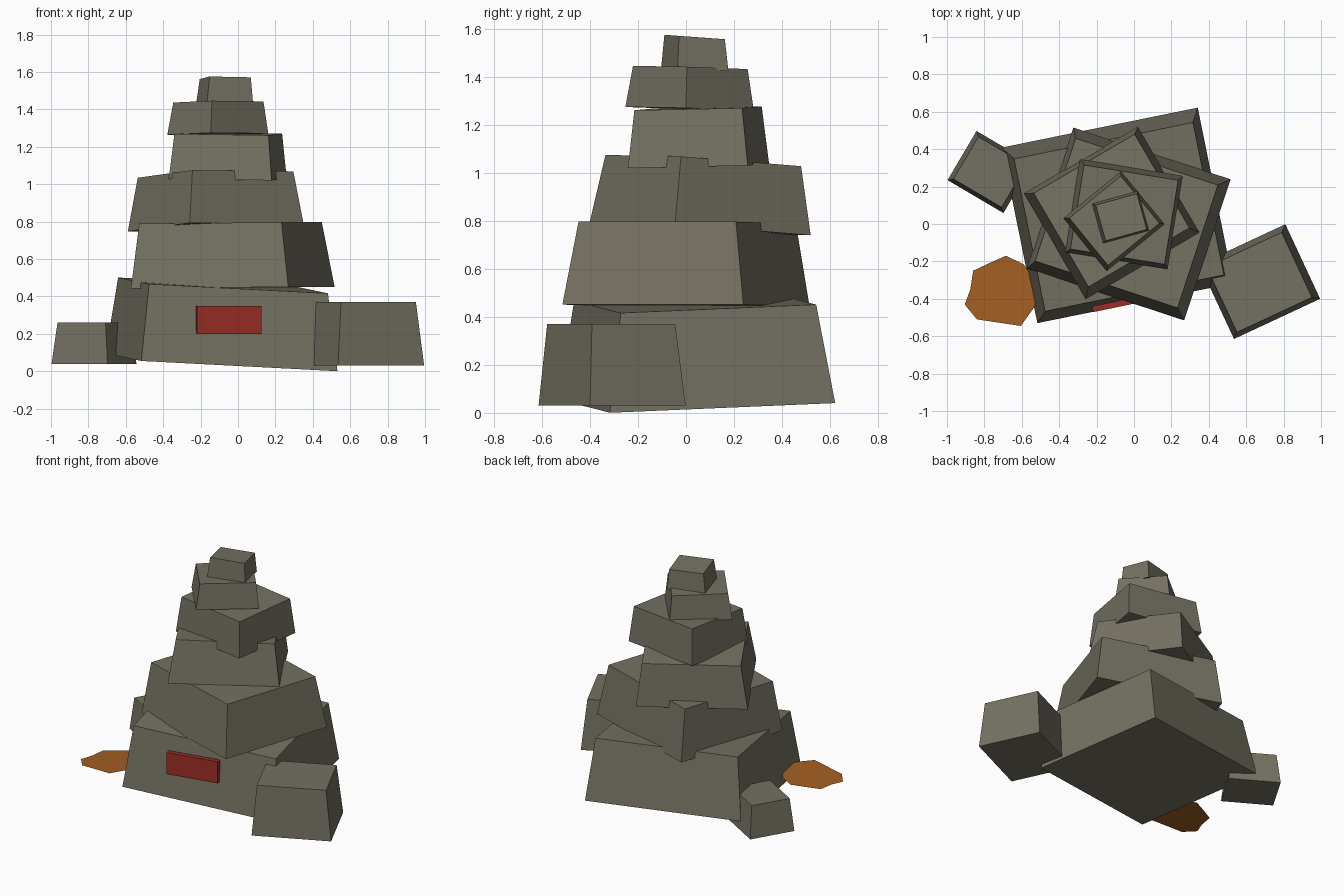
import bpy, bmesh, math
from mathutils import Matrix, Vector

cube = bpy.data.objects.get("Cube")
if cube:
    bpy.data.objects.remove(cube)


def material(name, rgb):
    m = bpy.data.materials.new(name)
    m.use_nodes = True
    m.diffuse_color = (*rgb, 1)
    m.node_tree.nodes["Principled BSDF"].inputs["Base Color"].default_value = (*rgb, 1)
    return m


STONE = material("grey brown stone", (.175, .165, .123))
ORANGE = material("rust orange", (.37, .115, .017))
RED = material("dark red", (.33, .027, .019))


def finish(name, bm, mat):
    bmesh.ops.recalc_face_normals(bm, faces=bm.faces)
    mesh = bpy.data.meshes.new(name)
    bm.to_mesh(mesh)
    bm.free()
    mesh.materials.append(mat)
    obj = bpy.data.objects.new(name, mesh)
    bpy.context.collection.objects.link(obj)
    return obj


def block(name, base, top, size, taper, yaw, slope=(0, 0), mat=STONE):
    """Tapered block from base centre to top centre, turned by yaw, with sloping ends."""
    bm = bmesh.new()
    bmesh.ops.create_cube(bm, size=1)
    turn = Matrix.Rotation(math.radians(yaw), 3, 'Z')
    for v in bm.verts:
        upper = v.co.z > 0
        k = taper if upper else (1, 1)
        x, y = v.co.x * size[0] * k[0], v.co.y * size[1] * k[1]
        local = Vector((x, y, x * slope[0] + y * slope[1]))
        v.co = turn @ local + Vector(top if upper else base)
    return finish(name, bm, mat)


# Stacked tower blocks, bottom to top
block("base_block", (-.088, .046, .048), (-.08, .038, .459),
      (1.07, .958), (.912, .868), 11.5, (-.051, .042))
block("second_block", (-.028, 0, .447), (-.04, .005, .793),
      (.885, .794), (.905, .87), -18.2, (.01, 0))
block("third_block", (-.119, .059, .767), (-.12, .072, 1.052),
      (.706, .655), (.885, .885), 30.3, (-.01, -.07))
block("fourth_block", (-.055, .052, 1.03), (-.052, .05, 1.27),
      (.557, .506), (.915, .9), -9.2, (-.015, .02))
block("fifth_block", (-.108, .015, 1.268), (-.105, .018, 1.44),
      (.398, .366), (.893, .893), 39.3, (-.01, -.03))
block("cap_block", (-.072, .037, 1.435), (-.068, .036, 1.567),
      (.254, .22), (.9, .9), 15.5, (-.02, -.07))

# Loose boulders beside the tower
block("front_left_boulder", (.672, -.308, .03), (.67, -.312, .37),
      (.508, .44), (.87, .87), 25)
block("back_right_boulder", (-.77, .278, .04), (-.77, .278, .26),
      (.347, .305), (.86, .86), -30.5)

# Red plaque set into the front of the base
block("front_plaque", (-.05, -.42, .2), (-.05, -.42, .35),
      (.35, .032), (1, 1), 11.7, mat=RED)

# Flat orange leaf sloping up into the base
outline = [(-.86, -.25), (-.775, -.21), (-.685, -.17), (-.59, -.215), (-.53, -.3),
           (-.53, -.44), (-.605, -.545), (-.84, -.51), (-.905, -.43), (-.875, -.35)]
bm = bmesh.new()
leaf = bm.faces.new([bm.verts.new((x, y, .105 + .085 * (x + .9))) for x, y in reversed(outline)])
finish("orange_leaf", bm, ORANGE)
